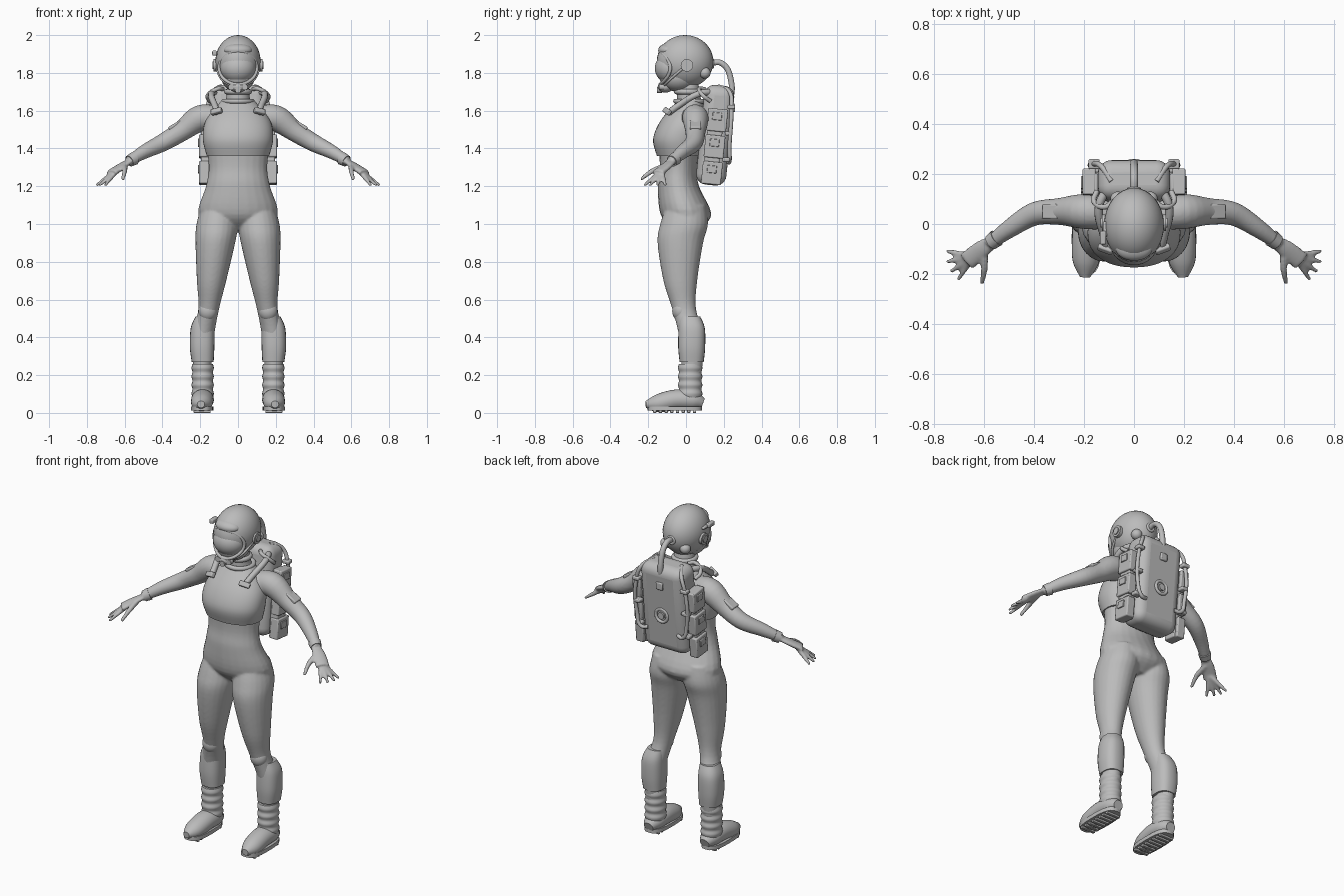
import bpy, bmesh, math
from mathutils import Vector

cube = bpy.data.objects.get("Cube")
if cube:
    bpy.data.objects.remove(cube)

grey = bpy.data.materials.new("suit grey")
grey.use_nodes = True
grey.diffuse_color = (.5, .5, .5, 1)
grey.node_tree.nodes["Principled BSDF"].inputs["Base Color"].default_value = grey.diffuse_color

SIDEWAYS = (0, math.pi / 2, 0)
BACKWARD = (math.pi / 2, 0, 0)
LEAN = (-.1, 0, 0)
STEPS = 5


def smooth_rings(rings):
    """Add rings in between along a flowing curve through the given ones."""
    keys = [Vector(ring) for ring in rings]
    keys = [keys[0]] + keys + [keys[-1]]
    result = []
    for before, start, end, after in zip(keys, keys[1:], keys[2:], keys[3:]):
        leave, arrive = (end - before) / 2, (after - start) / 2
        for step in range(STEPS):
            t = step / STEPS
            ease = t * t * (3 - 2 * t)
            result.append(start + (end - start) * ease + leave * (t * (1 - t) ** 2) - arrive * (t * t * (1 - t)))
    return result + [keys[-1]]


def loft(bm, rings, side=1, squash=1, upright=True, power=2, count=24):
    """Closed skin over (x, y, z, half width) rings; squash sets the depth."""
    rings = smooth_rings(rings)
    mids = [Vector((side * ring[0], ring[1], ring[2])) for ring in rings]
    rows = []
    for i, ring in enumerate(rings):
        across, depth = Vector((1, 0, 0)), Vector((0, 1, 0))
        if not upright:
            along = (mids[min(i + 1, len(mids) - 1)] - mids[max(i - 1, 0)]).normalized()
            across = along.cross(Vector((0, 0, 1))).normalized()
            depth = across.cross(along)
        row = []
        for k in range(count):
            angle = math.tau * k / count
            c, d = (math.copysign(abs(w) ** (2 / power), w) for w in (math.cos(angle), math.sin(angle)))
            row.append(bm.verts.new(mids[i] + (across * c + depth * d * squash) * ring[3]))
        rows.append(row)
    for low, high in zip(rows, rows[1:]):
        for k in range(count):
            after = (k + 1) % count
            bm.faces.new((low[k], low[after], high[after], high[k]))
    bm.faces.new(rows[0])
    bm.faces.new(rows[-1])


def dress(name):
    ob = bpy.context.object
    ob.name = name
    ob.data.materials.append(grey)
    bpy.ops.object.shade_smooth_by_angle(angle=.7)
    return ob


def finish(name, bm):
    bmesh.ops.recalc_face_normals(bm, faces=bm.faces)
    mesh = bpy.data.meshes.new(name)
    bm.to_mesh(mesh)
    bm.free()
    ob = bpy.data.objects.new(name, mesh)
    bpy.context.collection.objects.link(ob)
    bpy.ops.object.select_all(action="DESELECT")
    ob.select_set(True)
    bpy.context.view_layer.objects.active = ob
    return dress(name)


def shell(name, rings, **options):
    bm = bmesh.new()
    loft(bm, rings, **options)
    finish(name, bm)


def ball(name, location, size):
    bpy.ops.mesh.primitive_uv_sphere_add(segments=32, ring_count=20, location=location)
    bpy.context.object.scale = size
    dress(name)


def box(name, location, size, rotation=(0, 0, 0), bevel=.006, segments=2):
    bpy.ops.mesh.primitive_cube_add(size=1, location=location, rotation=rotation)
    bpy.context.object.scale = size
    bpy.ops.object.transform_apply(location=False, rotation=False, scale=True)
    rounding = dress(name).modifiers.new("rounding", "BEVEL")
    rounding.width, rounding.segments = bevel, segments


def disc(name, location, radius, depth, rotation):
    bpy.ops.mesh.primitive_cylinder_add(radius=radius, depth=depth, location=location, rotation=rotation)
    dress(name)


def hoop(name, location, radius, thickness, rotation=(0, 0, 0)):
    bpy.ops.mesh.primitive_torus_add(major_radius=radius, minor_radius=thickness,
                                     location=location, rotation=rotation)
    dress(name)


def tube(name, points, radius, side=1, cyclic=False):
    curve = bpy.data.curves.new(name, "CURVE")
    curve.dimensions = "3D"
    curve.bevel_depth, curve.bevel_resolution, curve.use_fill_caps = radius, 3, True
    spline = curve.splines.new("BEZIER")
    spline.bezier_points.add(len(points) - 1)
    for knot, (x, y, z) in zip(spline.bezier_points, points):
        knot.co = (side * x, y, z)
        knot.handle_left_type = knot.handle_right_type = "AUTO"
    spline.use_cyclic_u = cyclic
    curve.materials.append(grey)
    bpy.context.collection.objects.link(bpy.data.objects.new(name, curve))


# Body suit: torso, neck, legs, arms and hands fused into one skin
suit = bmesh.new()
loft(suit, [(0, 0, .97, .1), (0, 0, 1.05, .21), (0, -.04, 1.2, .17), (0, -.04, 1.3, .155),
            (0, -.03, 1.45, .17), (0, .01, 1.57, .16), (0, .02, 1.65, .08)], squash=.64)
loft(suit, [(0, .02, 1.6, .07), (0, .01, 1.75, .055)])
for side in (1, -1):
    loft(suit, [(.1, 0, 1.1, .09), (.11, -.01, 1, .11), (.12, -.03, .9, .105), (.14, -.03, .7, .078),
                (.155, -.01, .55, .055), (.185, .03, .4, .058), (.19, .03, .2, .045)], side, squash=1.15)
    loft(suit, [(.1, .04, 1.56, .06), (.2, .05, 1.56, .07), (.3, .05, 1.49, .054), (.4, .04, 1.43, .047),
                (.5, -.02, 1.38, .037), (.58, -.08, 1.33, .026)], side, upright=False)
    loft(suit, [(.56, -.07, 1.34, .026), (.61, -.1, 1.31, .036), (.67, -.15, 1.27, .04)],
         side, squash=.45, upright=False)
    for k in range(4):
        turn = .2 - .4 * k
        reach = Vector((math.cos(turn), math.sin(turn), -.7))
        palm = Vector((.645, -.13, 1.28))
        loft(suit, [(*(palm + reach * far), thick) for far, thick in ((.01, .014), (.06, .012), (.11, .008))],
             side, upright=False)
    loft(suit, [(.6, -.1, 1.31, .016), (.6, -.18, 1.28, .014), (.61, -.24, 1.235, .009)], side, upright=False)
body = finish("body_suit", suit)
fuse = body.modifiers.new("fuse", "REMESH")
fuse.mode, fuse.voxel_size, fuse.use_smooth_shade = "VOXEL", .007, True
soften = body.modifiers.new("soften", "SMOOTH")
soften.iterations = 6

# Chest vest and collar
shell("chest_vest", [(0, -.035, 1.36, .165), (0, -.04, 1.45, .186), (0, -.01, 1.55, .17), (0, .02, 1.65, .09)],
      squash=.72, power=2.2, count=48)
hoop("neck_ring", (0, .02, 1.65), .075, .013)
hoop("helmet_seal", (0, .01, 1.7), .06, .014)

# Helmet with bulging visor, rim, brow and breathing mask
ball("helmet", (0, -.005, 1.86), (.12, .15, .14))
ball("helmet_jaw", (0, -.04, 1.78), (.09, .1, .08))
ball("visor", (0, -.08, 1.825), (.094, .085, .083))
angles = [math.tau * k / 16 for k in range(16)]
tube("visor_rim", [(.1 * math.cos(a), -.083 - .054 * math.sin(a) ** 2, 1.827 + .088 * math.sin(a))
                   for a in angles], .009, cyclic=True)
ball("helmet_brow", (0, -.095, 1.92), (.075, .052, .036))
ball("breathing_mask", (0, -.11, 1.725), (.045, .04, .03))
disc("mask_valve", (0, -.14, 1.71), .016, .025, BACKWARD)
box("helmet_lamp", (-.124, -.055, 1.905), (.025, .055, .026))
box("lamp_mount", (-.115, -.02, 1.9), (.02, .06, .016))

# Backpack shell, emblem ring and air hose
box("backpack", (0, .155, 1.47), (.29, .16, .53), LEAN, bevel=.055, segments=6)
hoop("emblem_ring", (0, .232, 1.43), .038, .009, BACKWARD)
disc("emblem_disc", (0, .232, 1.43), .02, .02, BACKWARD)
tube("air_hose", [(0, .12, 1.85), (0, .19, 1.85), (0, .24, 1.75), (0, .23, 1.62)], .016)
hoop("hose_cuff", (0, .14, 1.85), .02, .008, BACKWARD)
box("hose_socket", (0, .245, 1.615), (.045, .03, .045))

for side in (1, -1):
    # Helmet fittings
    disc("mask_filter", (side * .036, -.13, 1.725), .016, .025, BACKWARD)
    tube("mask_strap", [(.03, -.12, 1.73), (.08, -.09, 1.76), (.116, -.01, 1.83)], .007, side)
    disc("ear_disc", (side * .118, .005, 1.84), .033, .022, SIDEWAYS)
    disc("ear_cap", (side * .128, .005, 1.84), .02, .014, SIDEWAYS)
    ball("rear_helmet_pad", (side * .065, .1, 1.8), (.03, .03, .03))

    # Side modules and pipes of the backpack
    box("side_rack", (side * .17, .145, 1.41), (.05, .08, .4), LEAN)
    for k in range(3):
        y, z = .137 + .014 * k, 1.27 + .14 * k
        box("side_module", (side * .18, y, z), (.052, .105, .12), LEAN)
        box("module_latch", (side * .205, y, z + .02), (.014, .05, .04), LEAN, bevel=.003)
        box("pipe_clip", (side * .16, y + .075, z + .07), (.045, .04, .022))
    tube("pack_pipe", [(.09, .17, 1.73), (.13, .23, 1.7), (.165, .24, 1.6), (.165, .23, 1.4),
                       (.14, .23, 1.33), (.1, .22, 1.33)], .011, side)

    # Shoulder straps and buckles
    tube("shoulder_strap", [(.11, .14, 1.7), (.14, .07, 1.69), (.12, -.05, 1.62), (.11, -.09, 1.59)], .017, side)
    tube("collar_pipe", [(.15, .13, 1.65), (.16, .09, 1.68), (.11, .07, 1.715), (.08, .1, 1.715)], .011, side)
    box("strap_buckle", (side * .114, -.1, 1.597), (.062, .026, .03), (-.6, side * .25, side * .35))

    # Arm patch and cuff
    box("arm_patch", (side * .333, .05, 1.522), (.075, .06, .022), (0, side * .52, 0))
    shell("wrist_cuff", [(.55, -.056, 1.347, .035), (.575, -.075, 1.333, .031)], side=side, upright=False)

    # Knee pad and shin guard
    ball("knee_pad", (side * .16, -.028, .54), (.05, .045, .055))
    shell("shin_guard", [(.187, .03, .27, .058), (.19, .03, .35, .065), (.187, .03, .45, .063),
                         (.175, .02, .51, .05)], side=side, squash=1.1, power=2.5)

    # Boot with folded shaft, foot, sole and treads
    shell("boot_shaft", [(.187, .022, .08 + .0225 * k, .054 + .005 * (k % 2)) for k in range(9)],
          side=side, squash=1.1)
    shell("boot_foot", [(.187, .09, .05, .03), (.187, .04, .065, .055), (.188, -.05, .07, .06),
                        (.193, -.15, .05, .053), (.196, -.213, .045, .02)], side=side, squash=.9, upright=False)
    shell("boot_sole", [(.19, -.06, .012, .06), (.19, -.06, .035, .06)], side=side, squash=2.4, power=2.8)
    for k in range(8):
        box("sole_tread", (side * .19, -.165 + k * .03, .008), (.09, .017, .016), bevel=.003)
